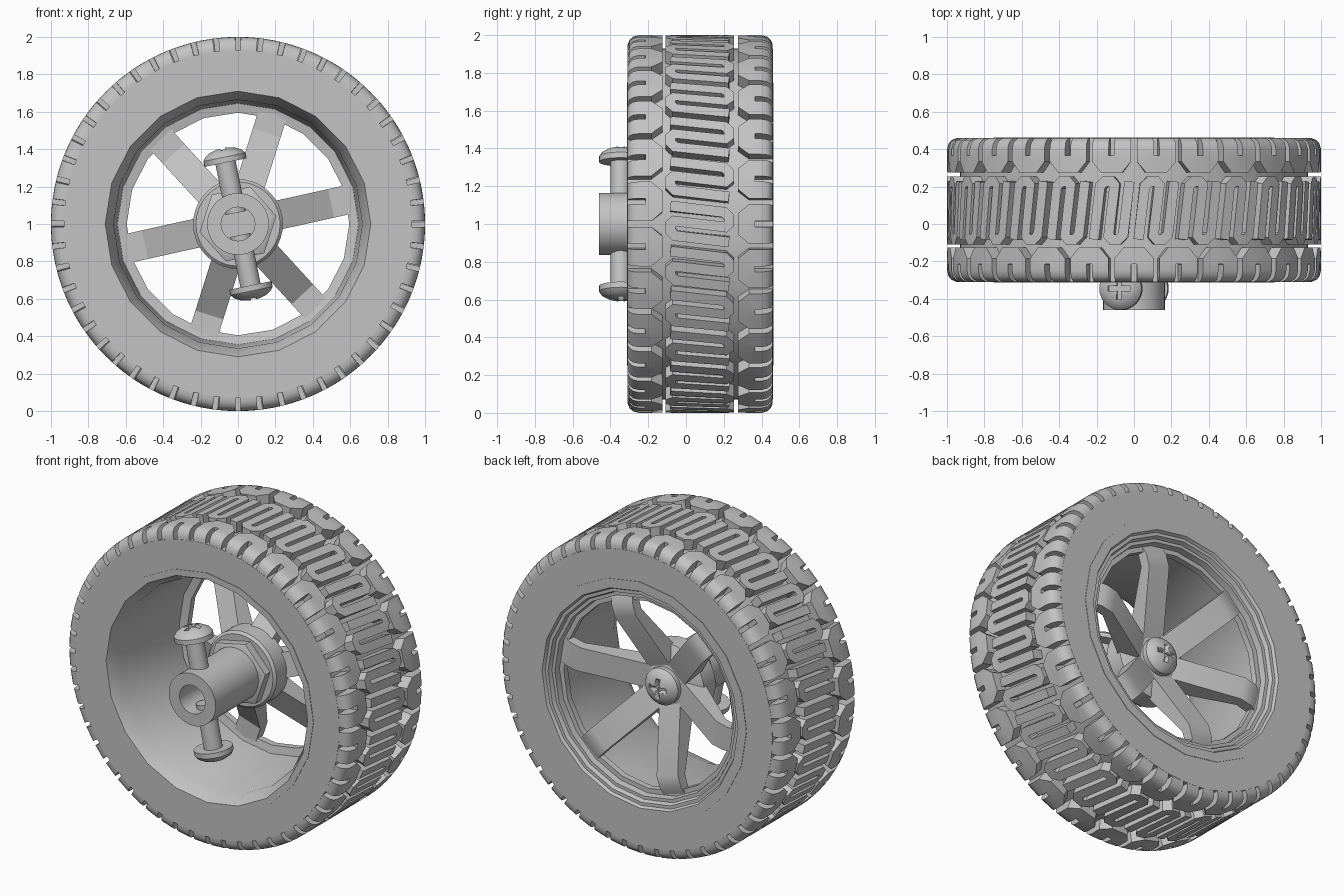
import bpy
import bmesh
import math
from math import cos, sin, pi, sqrt, radians
from mathutils import Matrix, Vector

cube = bpy.data.objects.get("Cube")
if cube:
    bpy.data.objects.remove(cube, do_unlink=True)

grey = bpy.data.materials.new("plain grey")
grey.use_nodes = True
GREY = (0.55, 0.55, 0.55, 1)
grey.diffuse_color = GREY
grey.node_tree.nodes["Principled BSDF"].inputs["Base Color"].default_value = GREY

# Wheel frame: local z runs along the axle towards the back
WHEEL = Matrix.Translation((0, 0, 1)) @ Matrix.Rotation(-pi / 2, 4, 'X')
FRONT, BACK = -0.31, 0.46
PITCHES = 26


def finish(name, bm, matrix):
    bmesh.ops.remove_doubles(bm, verts=bm.verts, dist=1e-5)
    bmesh.ops.transform(bm, matrix=matrix, verts=bm.verts)
    bmesh.ops.recalc_face_normals(bm, faces=bm.faces)
    mesh = bpy.data.meshes.new(name)
    bm.to_mesh(mesh)
    bm.free()
    mesh.materials.append(grey)
    ob = bpy.data.objects.new(name, mesh)
    bpy.context.collection.objects.link(ob)
    bpy.ops.object.select_all(action='DESELECT')
    ob.select_set(True)
    bpy.context.view_layer.objects.active = ob
    bpy.ops.object.shade_smooth_by_angle(angle=radians(30))
    return ob


def lathe(name, profile, sides, matrix=WHEEL, closed=False):
    """Spin (radius, height) points around local z."""
    bm = bmesh.new()
    rings = []
    for i in range(sides):
        a = 2 * pi * i / sides + pi / 2
        rings.append([bm.verts.new((r * cos(a), r * sin(a), h)) for r, h in profile])
    count = len(profile)
    for i, ring in enumerate(rings):
        nxt = rings[(i + 1) % sides]
        for j in range(count if closed else count - 1):
            k = (j + 1) % count
            quad = [ring[j], nxt[j], nxt[k], ring[k]]
            if profile[j][0] == 0:
                quad.pop(1)
            elif profile[k][0] == 0:
                quad.pop(2)
            bm.faces.new(quad)
    return finish(name, bm, matrix)


def prism(name, outline, low, high, matrix):
    """Extrude a flat outline along local z."""
    bm = bmesh.new()
    base = bm.faces.new([bm.verts.new((x, y, low)) for x, y in outline])
    top = bmesh.ops.extrude_face_region(bm, geom=[base])["geom"]
    moved = [v for v in top if isinstance(v, bmesh.types.BMVert)]
    bmesh.ops.translate(bm, verts=moved, vec=(0, 0, high - low))
    return finish(name, bm, matrix)


def tread_radius(y):
    """Outer radius of the tread, with rounded shoulders."""
    d, s = max(0, min(y - FRONT, BACK - y)), 0.06
    return 1 if d > s else 1 - s + sqrt(s * s - (s - d) ** 2)


def tread_bar(bm, path, half, turn):
    """Raised bar of constant width along a mitred path of (y, arc) points."""
    pts = [Vector(p) for p in path]
    normals = [Vector((a.y - b.y, b.x - a.x)).normalized() for a, b in zip(pts, pts[1:])]
    rows = []
    for i, p in enumerate(pts):
        n, m = normals[max(i - 1, 0)], normals[min(i, len(normals) - 1)]
        miter = (n + m) * (half / (1 + n.dot(m)))
        row = []
        for side, top in ((1, 1), (-1, 1), (-1, 0), (1, 0)):
            y, u = p + miter * side
            a = u + turn
            r = tread_radius(y) if top else 0.92
            row.append(bm.verts.new((r * cos(a), r * sin(a), y)))
        rows.append(row)
    for a, b in zip(rows, rows[1:]):
        for j in range(4):
            k = (j + 1) % 4
            bm.faces.new((a[j], a[k], b[k], b[j]))
    bm.faces.new(rows[0])
    bm.faces.new(rows[-1])


# Tyre carcass
lathe("tyre", [(0.72, FRONT), (0.93, FRONT), (0.93, BACK), (0.72, BACK)], 104, closed=True)

# Tread: S-shaped centre blocks and U-shaped shoulder blocks
half_s = [(0.155, 0.078), (-0.13, 0.078), (-0.155, 0.055), (-0.155, 0.02), (-0.135, 0)]
s_path = half_s + [(-y, -u) for y, u in reversed(half_s)]
s_path = [(y + 0.0725, u + 0.12 * y) for y, u in s_path]
half_u = [(v, 0.06) for v in (0.001, 0.012, 0.03, 0.06, 0.11)] + [(0.14, 0.035)]
u_path = half_u + [(v, -u) for v, u in reversed(half_u)]
bm = bmesh.new()
for i in range(PITCHES):
    turn = 2 * pi * i / PITCHES
    tread_bar(bm, s_path, 0.027, turn)
    tread_bar(bm, [(FRONT + v, u) for v, u in u_path], 0.045, turn + pi / PITCHES)
    tread_bar(bm, [(BACK - v, u) for v, u in u_path], 0.045, turn)
finish("tyre_tread", bm, WHEEL)

# Rim: open drum at the front, stepped lip at the back
lathe("rim", [(0.75, -0.313), (0.71, -0.313), (0.665, -0.22), (0.645, 0.33), (0.595, 0.34),
              (0.595, 0.38), (0.625, 0.38), (0.63, 0.42), (0.65, 0.42), (0.66, 0.445),
              (0.68, 0.445), (0.69, 0.463), (0.75, 0.463)], 20, closed=True)

# Six dished spokes
spoke = [(0.06, 0.20), (0.12, 0.215), (0.49, 0.40), (0.57, 0.40), (0.63, 0.37),
         (0.63, 0.335), (0.51, 0.335), (0.2, 0.12), (0.06, 0.12)]
for i in range(6):
    spin = Matrix.Rotation(-radians(12.5 + 60 * i), 4, 'Z')
    stand = Matrix.Rotation(pi / 2, 4, 'X')
    prism("spoke", spoke, -0.078, 0.078, WHEEL @ spin @ stand)

# Hub tube, hexagonal nut and hub barrel
lathe("hub_tube", [(0, -0.2), (0.09, -0.2), (0.09, -0.46), (0.165, -0.46), (0.165, 0.1), (0, 0.1)], 40)
lathe("hub_nut", [(0, -0.03), (0.19, -0.03), (0.21, -0.02), (0.21, 0.04), (0, 0.04)], 6,
      WHEEL @ Matrix.Rotation(radians(18), 4, 'Z'))
lathe("hub_barrel", [(0, 0.03), (0.225, 0.03), (0.24, 0.045), (0.24, 0.16), (0.13, 0.215), (0, 0.215)], 40)


def screw(name, matrix, shaft):
    """Domed screw with a cross recess; the head sits on local z = 0."""
    ob = lathe(name, [(0, -shaft), (0.055, -shaft), (0.055, 0), (0.115, 0), (0.115, 0.03),
                      (0.1, 0.05), (0.07, 0.067), (0.035, 0.077), (0, 0.08)], 32, matrix)
    arm, w = 0.06, 0.013
    corner = [(arm, -w), (arm, w), (w, w)]
    plus = []
    for _ in range(4):
        plus += corner
        corner = [(-y, x) for x, y in corner]
    cutter = prism("recess_cutter", plus, 0.04, 0.1, matrix)
    cutter.hide_render = True
    mod = ob.modifiers.new("recess", 'BOOLEAN')
    mod.operation = 'DIFFERENCE'
    mod.solver = 'EXACT'
    mod.object = cutter
    bpy.context.view_layer.objects.active = ob
    bpy.ops.object.modifier_apply(modifier=mod.name)
    bpy.data.objects.remove(cutter, do_unlink=True)


# Two clamping screws through the tube and one axle screw at the back
for name, angle in (("upper_screw", -11.5), ("lower_screw", 168.5)):
    place = Matrix.Translation((0, -0.345, 1)) @ Matrix.Rotation(radians(angle), 4, 'Y')
    screw(name, place @ Matrix.Translation((0, 0, 0.335)), 0.275)
screw("axle_screw", WHEEL @ Matrix.Translation((0, 0, 0.215)), 0.05)
